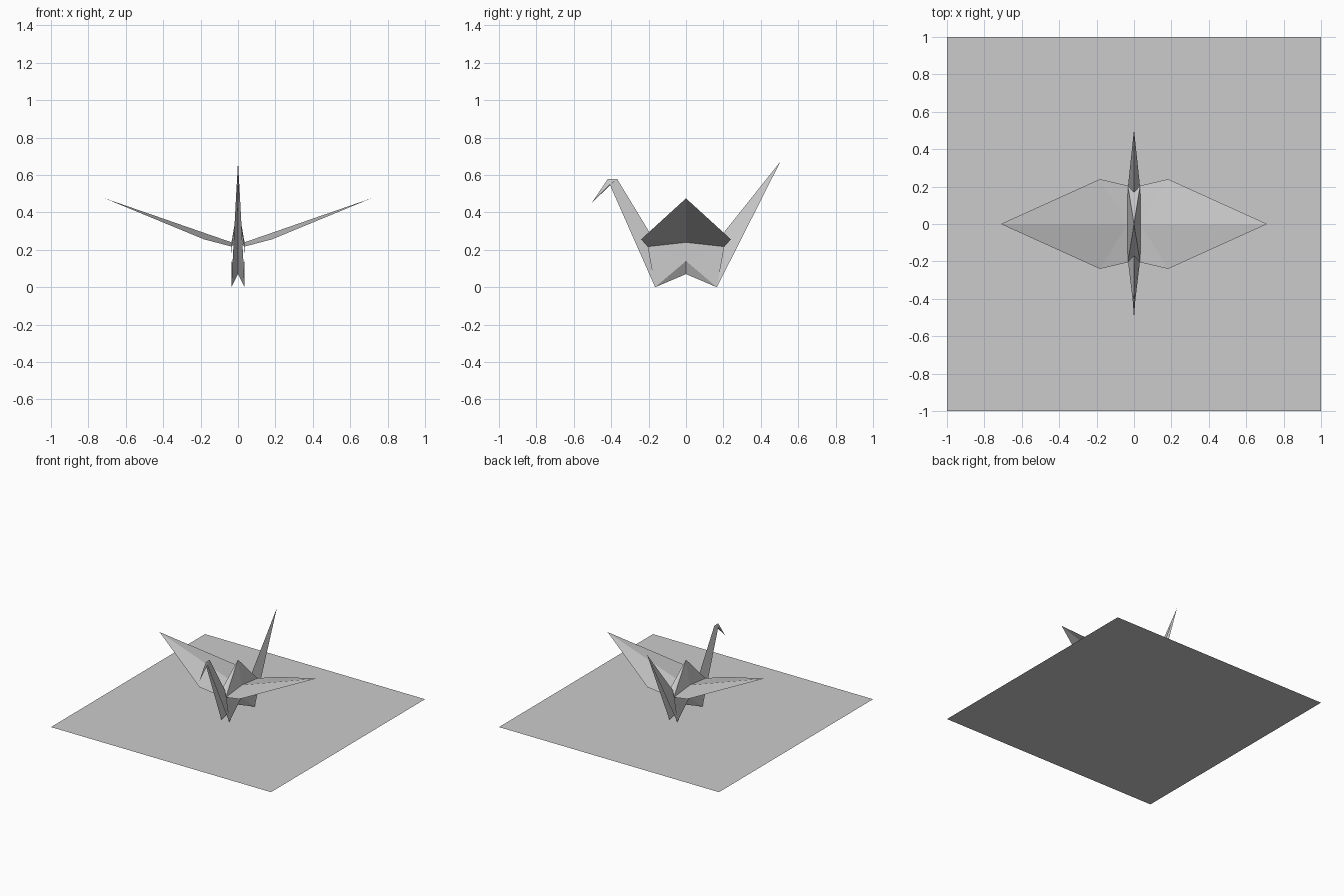
import bpy

if "Cube" in bpy.data.objects:
    bpy.data.objects.remove(bpy.data.objects["Cube"])

def folded(name, faces, mirror_y=False):
    """Paper part from triangles/quads on the +x side, mirrored to the other side(s)."""
    polys = [list(f) for f in faces]
    if mirror_y:
        polys += [[(x, -y, z) for x, y, z in reversed(f)] for f in polys]
    polys += [[(-x, y, z) for x, y, z in reversed(f)] for f in polys]
    verts, index, idx_faces = [], {}, []
    for f in polys:
        ids = []
        for p in f:
            key = tuple(round(c, 4) + 0.0 for c in p)
            if key not in index:
                index[key] = len(verts)
                verts.append(key)
            ids.append(index[key])
        idx_faces.append(ids)
    mesh = bpy.data.meshes.new(name)
    mesh.from_pydata(verts, [], idx_faces)
    mesh.update()
    obj = bpy.data.objects.new(name, mesh)
    bpy.context.collection.objects.link(obj)
    return obj

# Flat square sheet underneath
bpy.ops.mesh.primitive_plane_add(size=2)
bpy.context.object.name = "paper_sheet"

# Shared fold points
peak = (0, 0, 0.44)
notch = (0, 0.17, 0.252)
shoulder = (0.033, 0.205, 0.217)
ridge_root = (0.035, 0, 0.24)
hub = (0.034, 0, 0.14)
belly = (0, 0, 0.07)
foot = (0.036, 0.165, 0)

# Hump between the wings
folded("back_hump", [
    (peak, ridge_root, shoulder),
    (peak, shoulder, notch),
], mirror_y=True)

# Body sides, creased out from the hub
folded("body_sides", [
    (hub, shoulder, ridge_root),
    (hub, foot, shoulder),
    (hub, belly, foot),
], mirror_y=True)

# Wings with a raised centre crease
wing_tip = (0.712, 0, 0.475)
wing_corner = (0.182, 0.24, 0.256)
folded("wings", [
    (ridge_root, wing_corner, shoulder),
    (ridge_root, wing_tip, wing_corner),
], mirror_y=True)

# Inner flaps joining neck and tail to the belly
folded("inner_flaps", [(notch, belly, foot)], mirror_y=True)

# Tail spike, folded along its upper edge
folded("tail", [(notch, foot, (0, 0.505, 0.672))])

# Neck with the head folded down into a beak
neck_notch = (0, -0.17, 0.252)
neck_foot = (0.036, -0.165, 0)
nape, brow = (0, -0.368, 0.578), (0, -0.418, 0.578)
cheek = (0.007, -0.408, 0.55)
folded("neck", [
    (neck_foot, neck_notch, nape, cheek),
    (cheek, nape, brow),
])
folded("beak", [
    (brow, (0, -0.505, 0.45), cheek),
    (cheek, (0, -0.505, 0.45), (0.004, -0.385, 0.565)),
])
